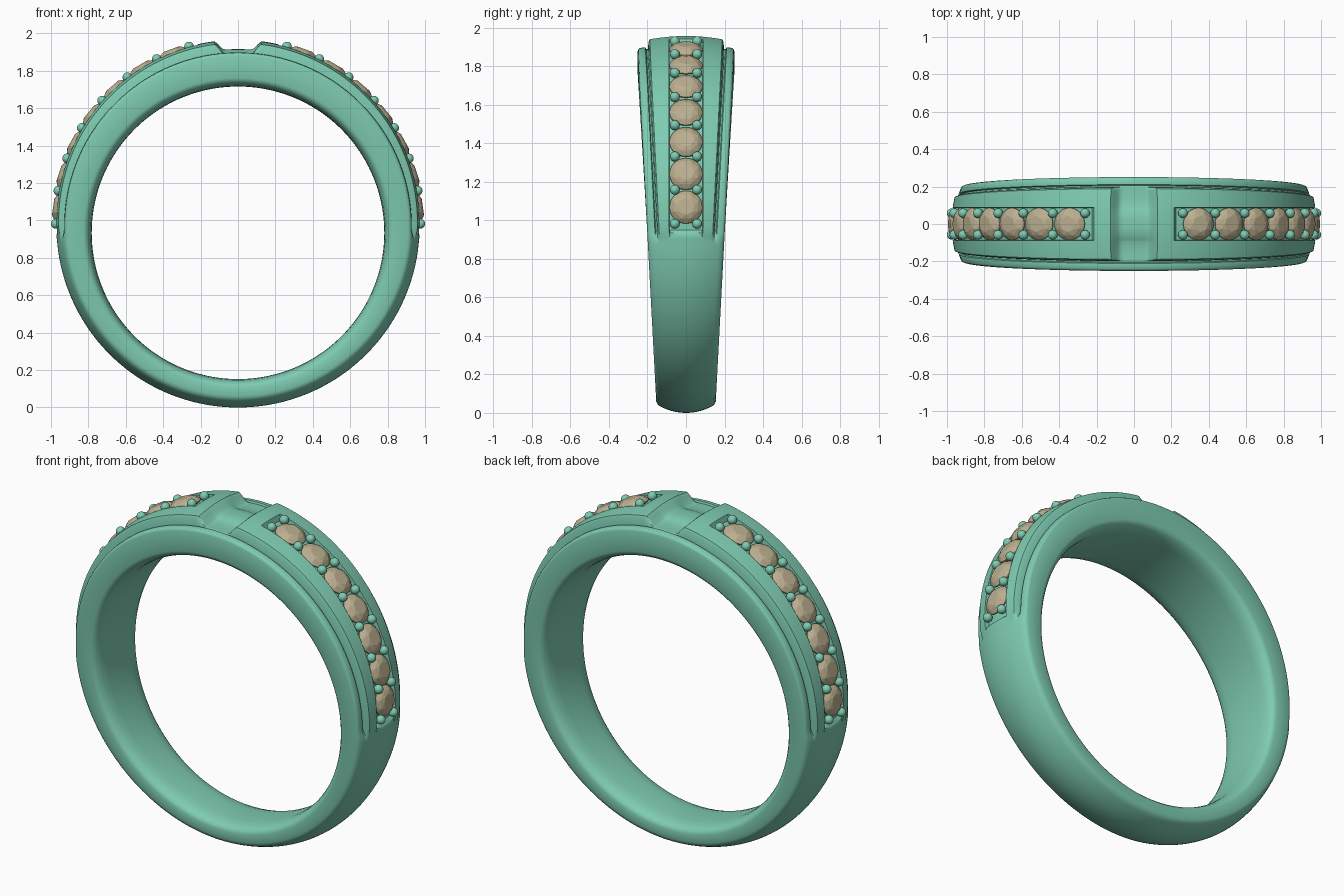
import bpy, bmesh
from math import sin, cos, radians, pi, exp
from mathutils import Vector, Matrix

if "Cube" in bpy.data.objects:
    bpy.data.objects.remove(bpy.data.objects["Cube"])

CZ, INNER = 0.934, 0.782          # bore centre height and radius


def material(name, rgb):
    m = bpy.data.materials.new(name)
    m.diffuse_color = (*rgb, 1)
    m.use_nodes = True
    m.node_tree.nodes["Principled BSDF"].inputs["Base Color"].default_value = m.diffuse_color
    return m


metal = material("green_metal", (0.21, 0.60, 0.44))
stone = material("tan_stone", (0.50, 0.43, 0.28))


def smooth(a, b, x):
    t = max(0, min(1, (x - a) / (b - a)))
    return t * t * (3 - 2 * t)


def mix(a, b, t):
    return a + (b - a) * t


def crest(phi):
    """Outer radius of the raised strip."""
    return 0.974 + 0.058 * sin(phi)


def section(deg):
    """Half cross-section (y, r) from the bore centre out to the crown centre."""
    phi = radians(deg)
    edge = 0.925 + 0.036 * sin(phi)
    z = CZ + edge * sin(phi)
    w = 0.155 + (z - 0.05) * 0.052
    ws = w - 0.056
    c = min(0.088, ws * 0.6)
    off = abs(deg - 90)                          # degrees from the top
    raised = smooth(-3, 1.5, deg) * smooth(183, 178.5, deg)
    notch = 1 - smooth(4.2, 7.2, off)
    channel = smooth(12, 13, off) * (1 - smooth(89, 90.5, off))

    def shank(y):
        return edge + 0.045 * (1 - (y / w) ** 2)

    def strip(y, sunk=0):
        r = crest(phi) - 0.018 * (y / ws) ** 2 - 0.028 * sunk * channel
        floor = edge - 0.003 + 0.024 * exp(-(y / 0.085) ** 4)
        return mix(shank(y), mix(r, floor, notch), raised)

    def flange(y, d=0.0):
        return mix(shank(y), edge + d, raised)

    pts = [(0, INNER), (w - 0.09, INNER + 0.001), (w - 0.05, INNER + 0.006),
           (w - 0.02, INNER + 0.017), (w - 0.005, INNER + 0.03), (w, INNER + 0.045),
           (w, edge - 0.016), (w - 0.004, edge - 0.005)]
    pts += [(y, flange(y, d)) for y, d in
            ((w - 0.012, 0), (w - 0.03, 0.003), (ws + 0.016, 0.003), (ws + 0.011, -0.006))]
    y = ws + 0.004
    pts.append((y, flange(y, -0.006)))
    pts.append((ws, mix(shank(ws), strip(ws) - 0.012 * (1 - notch), raised)))
    for y in (ws - 0.006, ws - 0.016, mix(c, ws, 0.5), c + 0.006, c):
        pts.append((y, strip(y)))
    for y in (c - 0.003, c * 0.8, c * 0.5, c * 0.25, 0):
        pts.append((y, strip(y, 1)))
    return pts


def finish(name, bm, mat, angle=None):
    bmesh.ops.recalc_face_normals(bm, faces=bm.faces)
    me = bpy.data.meshes.new(name)
    bm.to_mesh(me)
    bm.free()
    ob = bpy.data.objects.new(name, me)
    bpy.context.collection.objects.link(ob)
    me.materials.append(mat)
    if angle:
        bpy.ops.object.select_all(action='DESELECT')
        ob.select_set(True)
        bpy.context.view_layer.objects.active = ob
        bpy.ops.object.shade_smooth_by_angle(angle=radians(angle))
    return ob


# Band: cross-section swept round the bore, with strip, stone channels and top notch
bm = bmesh.new()
rings = []
for i in range(360):
    deg = i - 90
    a = radians(deg)
    half = section(deg)
    loop = half + [(-y, r) for y, r in half[-2:0:-1]]
    rings.append([bm.verts.new((r * cos(a), y, CZ + r * sin(a))) for y, r in loop])
for A, B in zip(rings, rings[1:] + rings[:1]):
    for j in range(len(A)):
        k = (j + 1) % len(A)
        bm.faces.new((A[j], A[k], B[k], B[j]))
finish("band", bm, metal, 40)


def frame(deg, r, y=0):
    """Placement on the band with local z pointing outward."""
    a = radians(deg)
    n = Vector((cos(a), 0, sin(a)))
    t = Vector((-sin(a), 0, cos(a)))
    m = Matrix((t, Vector((0, 1, 0)).cross(Vector()) + Vector((0, -1, 0)), n)).transposed().to_4x4()
    m.translation = n * r + Vector((0, y, CZ))
    return m


# Faceted stone: table, kite points, girdle and culet wrapped in a hull
def add_stone(bm, m, R=0.086):
    pts = [(0, 0, -0.055)]
    for n, r, h, s in ((8, 0.50, 0.030, 0), (8, 0.78, 0.020, 0.5), (24, 1, 0.0, 0), (24, 1, -0.006, 0)):
        pts += [(R * r * cos(2 * pi * (k + s) / n), R * r * sin(2 * pi * (k + s) / n), h)
                for k in range(n)]
    vs = [bm.verts.new(m @ Vector(p)) for p in pts]
    bmesh.ops.convex_hull(bm, input=vs)


STEP, FIRST = 10.35, 8.0
for side in ("right", "left"):
    def turn(d):
        return d if side == "right" else 180 - d

    # Row of seven stones
    bm = bmesh.new()
    for i in range(7):
        d = FIRST + STEP * i
        add_stone(bm, frame(turn(d), crest(radians(d)) - 0.014))
    finish(side + "_stones", bm, stone)

    # Paired bead prongs between and at the ends of the stones
    bm = bmesh.new()
    for i in range(8):
        d = FIRST + STEP * (i - 0.5)
        for y in (-0.058, 0.058):
            bmesh.ops.create_uvsphere(bm, u_segments=16, v_segments=10, radius=0.026,
                                      matrix=frame(turn(d), crest(radians(d)) - 0.001, y))
    finish(side + "_bead_prongs", bm, metal, 60)
